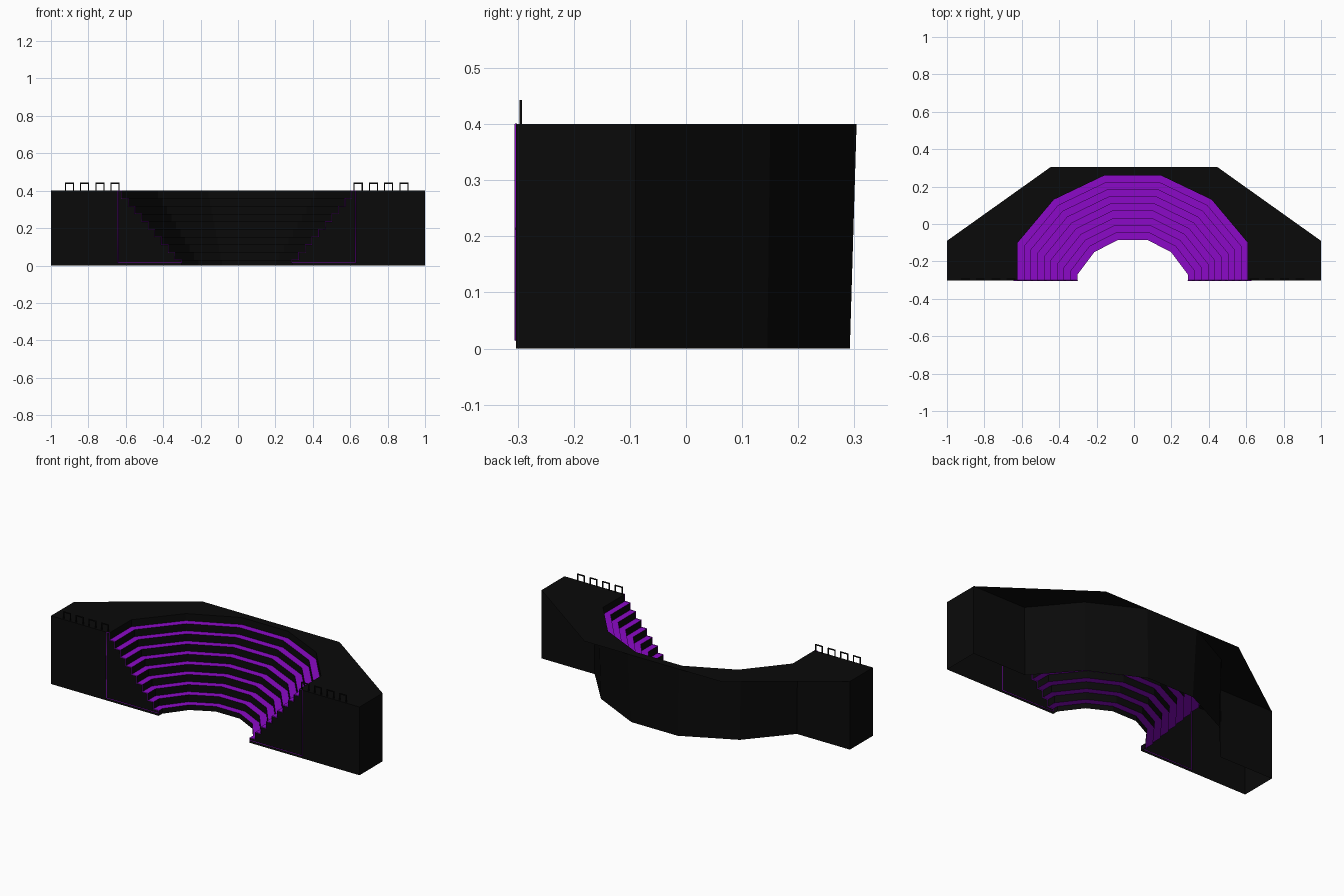
import bpy, bmesh

if "Cube" in bpy.data.objects:
    bpy.data.objects.remove(bpy.data.objects["Cube"])

FRONT, TOP, STEPS = -0.303, 0.4, 9
SHIFT = -0.007                      # seating bowl sits slightly off centre


def material(name, rgb):
    m = bpy.data.materials.new(name)
    m.diffuse_color = (*rgb, 1)
    m.use_nodes = True
    m.node_tree.nodes["Principled BSDF"].inputs["Base Color"].default_value = m.diffuse_color
    return m


BLACK = material("black", (0.003, 0.003, 0.003))
PURPLE = material("purple", (0.26, 0.003, 0.57))


def mesh_object(name, faces, mat):
    """Build one object from a list of faces given as point lists."""
    bm = bmesh.new()
    for f in faces:
        bm.faces.new([bm.verts.new(p) for p in f])
    bmesh.ops.remove_doubles(bm, verts=bm.verts, dist=1e-5)
    me = bpy.data.meshes.new(name)
    bm.to_mesh(me)
    bm.free()
    me.materials.append(mat)
    ob = bpy.data.objects.new(name, me)
    bpy.context.collection.objects.link(ob)
    return ob


def mirrored(half):
    """Complete an open outline from its right half."""
    return half + [(-x, y) for x, y in reversed(half)]


def strip(a, za, b, zb):
    """Quads between two outlines at two heights."""
    return [[(*a[i], za), (*a[i + 1], za), (*b[i + 1], zb), (*b[i], zb)]
            for i in range(len(a) - 1)]


# Seating outlines, blended from the stage edge to the rim
inner = mirrored([(0.295, FRONT), (0.295, -0.27), (0.205, -0.15), (0.078, -0.085)])
outer = mirrored([(0.615, FRONT), (0.615, -0.10), (0.422, 0.13), (0.150, 0.26)])


def ring(i):
    t = i / STEPS
    return [(p[0] + (q[0] - p[0]) * t + SHIFT, p[1] + (q[1] - p[1]) * t)
            for p, q in zip(inner, outer)]


rise = (TOP - 0.03) / STEPS
levels = [0.0] + [0.03 + rise * i for i in range(STEPS + 1)]

# Treads and risers
treads, risers = [], []
for i in range(STEPS + 1):
    risers += strip(ring(i), levels[i], ring(i), levels[i + 1])
    if i < STEPS:
        treads += strip(ring(i), levels[i + 1], ring(i + 1), levels[i + 1])
mesh_object("seat_treads", treads, PURPLE)
mesh_object("seat_risers", risers, BLACK)

# Flat top deck around the bowl
hull = mirrored([(1, FRONT), (1, -0.09), (0.445, 0.305)])
mesh_object("top_deck", [[(*p, TOP) for p in hull + ring(STEPS)[::-1]]], BLACK)

# Side walls, wing backs and the tapered curved back wall
low = mirrored([(1, FRONT), (1, -0.09), (0.655, -0.09), (0.45, 0.145), (0.15, 0.292)])
high = mirrored([(1, FRONT), (1, -0.09), (0.66, -0.09), (0.46, 0.15), (0.165, 0.304)])
mesh_object("outer_wall", strip(low, 0, high, TOP), BLACK)

# Front walls with stepped edge
for side, idx, name in ((1, 0, "right"), (-1, -1, "left")):
    steps = []
    for i in range(STEPS + 1):
        x = ring(i)[idx][0]
        steps += [(x, levels[i]), (x, levels[i + 1])]
    outline = steps + [(side, TOP), (side, 0)]
    mesh_object(name + "_front_wall", [[(x, FRONT, z) for x, z in outline]], BLACK)

    # Thin purple trim round the stepped end
    wx = ring(STEPS)[idx][0] + side * 0.02
    trim = [(x, max(z, 0.015)) for x, z in steps] + [(wx, TOP), (wx, 0.015)]
    cu = bpy.data.curves.new(name + "_step_trim", 'CURVE')
    cu.dimensions = '3D'
    cu.bevel_depth, cu.bevel_resolution = 0.0025, 0
    sp = cu.splines.new('POLY')
    sp.points.add(len(trim) - 1)
    for p, (x, z) in zip(sp.points, trim):
        p.co = (x, FRONT, z, 1)
    sp.use_cyclic_u = True
    cu.materials.append(PURPLE)
    bpy.context.collection.objects.link(bpy.data.objects.new(name + "_step_trim", cu))


# Railing hoops
def box(x0, x1, z0, z1, y0=-0.297, y1=-0.292):
    a = [(x0, y0), (x1, y0), (x1, y1), (x0, y1), (x0, y0)]
    return strip(a, z0, a, z1) + [[(*p, z) for p in a[:4]] for z in (z0, z1)]


for start, name in ((0.618, "right"), (-0.926, "left")):
    t, w, h = 0.006, 0.049, 0.443
    faces = []
    for k in range(4):
        x = start + k * 0.0815
        faces += box(x, x + t, TOP, h) + box(x + w - t, x + w, TOP, h)
        faces += box(x + t, x + w - t, h - t, h)
    mesh_object(name + "_railing", faces, BLACK)

# Consistent normals
for ob in bpy.context.collection.objects:
    if ob.type == 'MESH':
        bm = bmesh.new()
        bm.from_mesh(ob.data)
        bmesh.ops.recalc_face_normals(bm, faces=bm.faces)
        bm.to_mesh(ob.data)
        bm.free()
